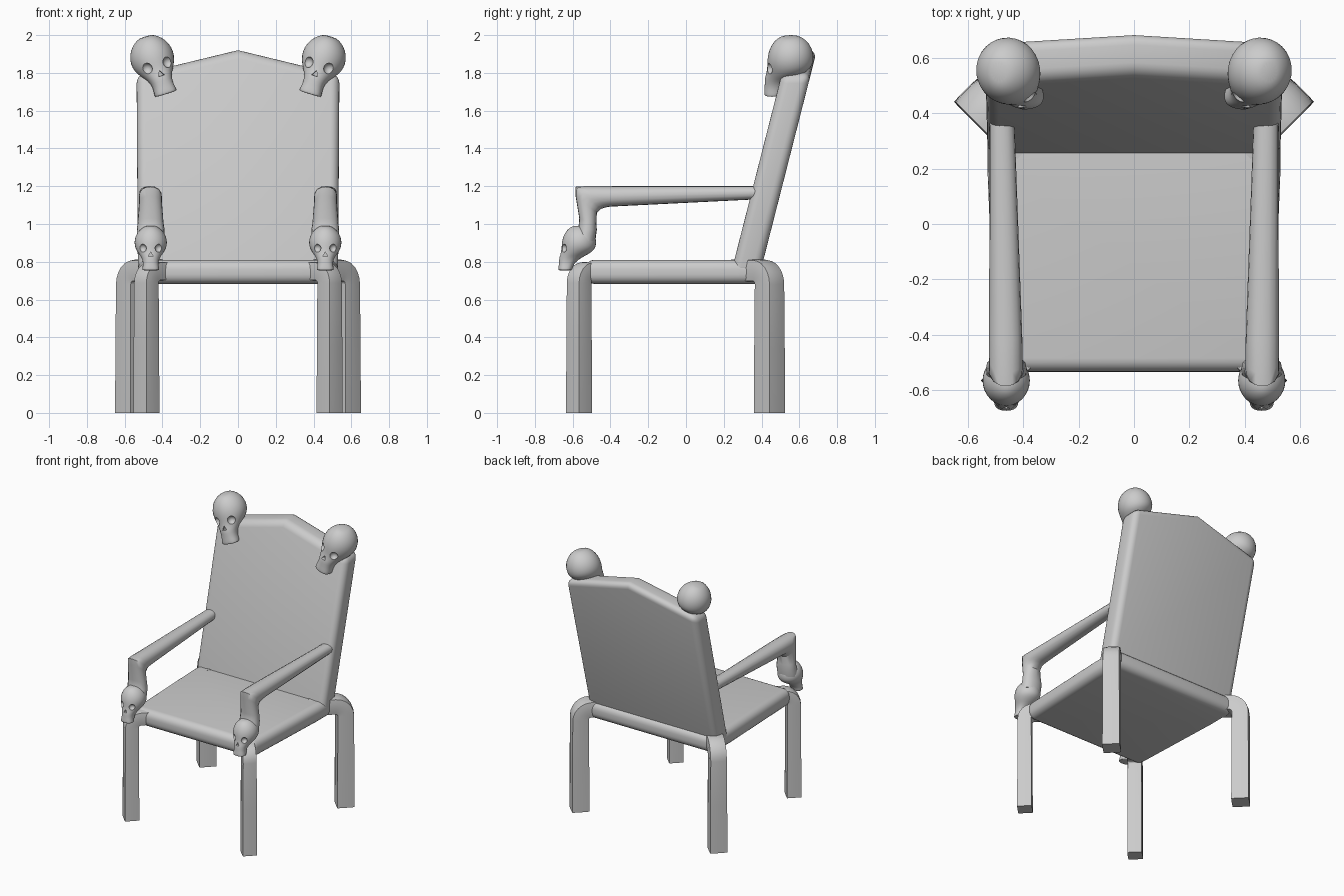
import bpy, bmesh, math
from math import sin, cos, pi
from mathutils import Vector, Matrix

if "Cube" in bpy.data.objects:
    bpy.data.objects.remove(bpy.data.objects["Cube"])


def make(name, bm, matrix=None):
    bmesh.ops.recalc_face_normals(bm, faces=bm.faces)
    me = bpy.data.meshes.new(name)
    bm.to_mesh(me)
    bm.free()
    if matrix:
        me.transform(matrix)
    ob = bpy.data.objects.new(name, me)
    bpy.context.collection.objects.link(ob)
    return ob


def finish(ob, mirror=True, angle=40):
    if mirror:
        ob.modifiers.new("mirror", 'MIRROR').use_mirror_merge = False
    bpy.ops.object.select_all(action='DESELECT')
    ob.select_set(True)
    bpy.context.view_layer.objects.active = ob
    bpy.ops.object.convert(target='MESH')
    bpy.ops.object.shade_smooth_by_angle(angle=math.radians(angle))


def section(c, u, v, power=2, n=16):
    """Closed superellipse ring with half axes u and v."""
    pts = []
    for i in range(n):
        a = 2 * pi * i / n
        k = (abs(cos(a)) ** power + abs(sin(a)) ** power) ** (-1 / power)
        pts.append(Vector(c) + Vector(u) * cos(a) * k + Vector(v) * sin(a) * k)
    return pts


def loft(rings):
    bm = bmesh.new()
    rows = [[bm.verts.new(p) for p in r] for r in rings]
    n = len(rows[0])
    for a, b in zip(rows, rows[1:]):
        for i in range(n):
            bm.faces.new((a[i], a[(i + 1) % n], b[(i + 1) % n], b[i]))
    bm.faces.new(rows[0])
    bm.faces.new(rows[-1])
    return bm


def slab(name, lower, upper, width):
    """Slab between two matching outlines, with rounded edges."""
    ob = make(name, loft([lower, upper]))
    b = ob.modifiers.new("round", 'BEVEL')
    b.width, b.segments, b.limit_method = width, 5, 'ANGLE'
    b.angle_limit = math.radians(40)
    finish(ob, mirror=False)


# Seat
plan = [(-.5, -.535), (.5, -.535), (.53, .2), (.53, .43), (-.53, .43), (-.53, .2)]
slab("seat", [(x, y, .683) for x, y in plan], [(x, y, .81) for x, y in plan], .05)

# Leaning back with a low peak
face = [(-.53, .73), (.53, .73), (.537, 1.79), (0, 1.92), (-.537, 1.79)]


def lean(z, off):
    return .333 + .255 * (z - .81) + off


slab("back", [(x, lean(z, -.077), z) for x, z in face],
     [(x, lean(z, .077), z) for x, z in face], .045)


# Legs: diagonal square posts that bend inward under the seat
def leg(name, cx, cy, sy, h, zt):
    d = Vector((1, sy, 0)).normalized()
    p = Vector((-d.y, d.x, 0))
    up = Vector((0, 0, 1))
    c = Vector((cx, cy, 0))
    r = h + .012
    rings = [section(c, p * h, d * h, 30), section(c + up * .35, p * h, d * h, 14)]
    for i in range(7):
        a = i * pi / 12
        pos = c + d * (r * cos(a) - r) + up * (zt - r + r * sin(a))
        rings.append(section(pos, p * h, (d * cos(a) + up * sin(a)) * h, 8))
    rings.append(section(c - d * .25 + up * zt, p * h, up * h, 8))
    finish(make(name, loft(rings)))


leg("back_legs", .568, .442, 1, .06, .753)
leg("front_legs", .485, -.566, -1, .05, .75)

# Arms: tapering tube bent down at the front (x, outer yz, inner yz, half width)
arm = [(.478, (.42, 1.2), (.42, 1.133), .044),
       (.464, (-.42, 1.2), (-.40, 1.092), .06),
       (.464, (-.54, 1.2), (-.425, 1.088), .061),
       (.464, (-.586, 1.197), (-.45, 1.08), .061),
       (.463, (-.585, 1.15), (-.472, 1.06), .061),
       (.463, (-.565, 1.03), (-.474, 1.0), .068),
       (.462, (-.57, .97), (-.472, .97), .073),
       (.462, (-.60, .91), (-.48, .91), .075)]
rings = []
for x, o, i, w in arm:
    o, i = Vector((x, *o)), Vector((x, *i))
    rings.append(section((o + i) / 2, (w, 0, 0), (o - i) / 2, 2.3))
finish(make("arms", loft(rings)))

# Skull sections: z, half width, front y, back y, squareness
HEAD = [(.119, .03, -.035, .04, 2), (.105, .062, -.07, .075, 2), (.07, .1, -.102, .11, 2),
        (.02, .12, -.122, .127, 2), (-.025, .118, -.126, .125, 2),
        (-.055, .106, -.128, .112, 2), (-.085, .086, -.134, .07, 2),
        (-.108, .066, -.142, .02, 2.3), (-.145, .054, -.142, -.03, 2.6),
        (-.18, .059, -.147, -.045, 2.8), (-.197, .061, -.147, -.05, 2.8),
        (-.201, .056, -.143, -.055, 2.8)]


def skulls(name, matrix):
    rings = [section((0, (f + b) / 2, z), (w, 0, 0), (0, (b - f) / 2, 0), k)
             for z, w, f, b, k in HEAD]
    ob = make(name, loft(rings), matrix)
    ob.modifiers.new("smooth", 'SUBSURF').levels = 1
    # Eye sockets and nose hole
    bm = bmesh.new()
    for s in (-1, 1):
        bmesh.ops.create_uvsphere(bm, u_segments=16, v_segments=10, radius=.03,
                                  matrix=Matrix.Translation((s * .06, -.112, -.042)))
    bmesh.ops.create_cone(bm, cap_ends=True, segments=3, radius1=.02, radius2=.02, depth=.05,
                          matrix=Matrix.Translation((0, -.138, -.09)) @
                          Matrix.Rotation(pi / 2, 4, 'X'))
    cutter = make(name + "_cutter", bm, matrix)
    cutter.hide_render = True
    cut = ob.modifiers.new("sockets", 'BOOLEAN')
    cut.object, cut.operation, cut.solver = cutter, 'DIFFERENCE', 'EXACT'
    finish(ob)
    bpy.data.objects.remove(cutter)


skulls("back_skulls", Matrix.Translation((.455, .552, 1.88)) @ Matrix.Rotation(-.15, 4, 'Z')
       @ Matrix.Rotation(.3, 4, 'Y'))
skulls("arm_skulls", Matrix.Translation((.462, -.567, .903)) @ Matrix.Scale(.74, 4))
